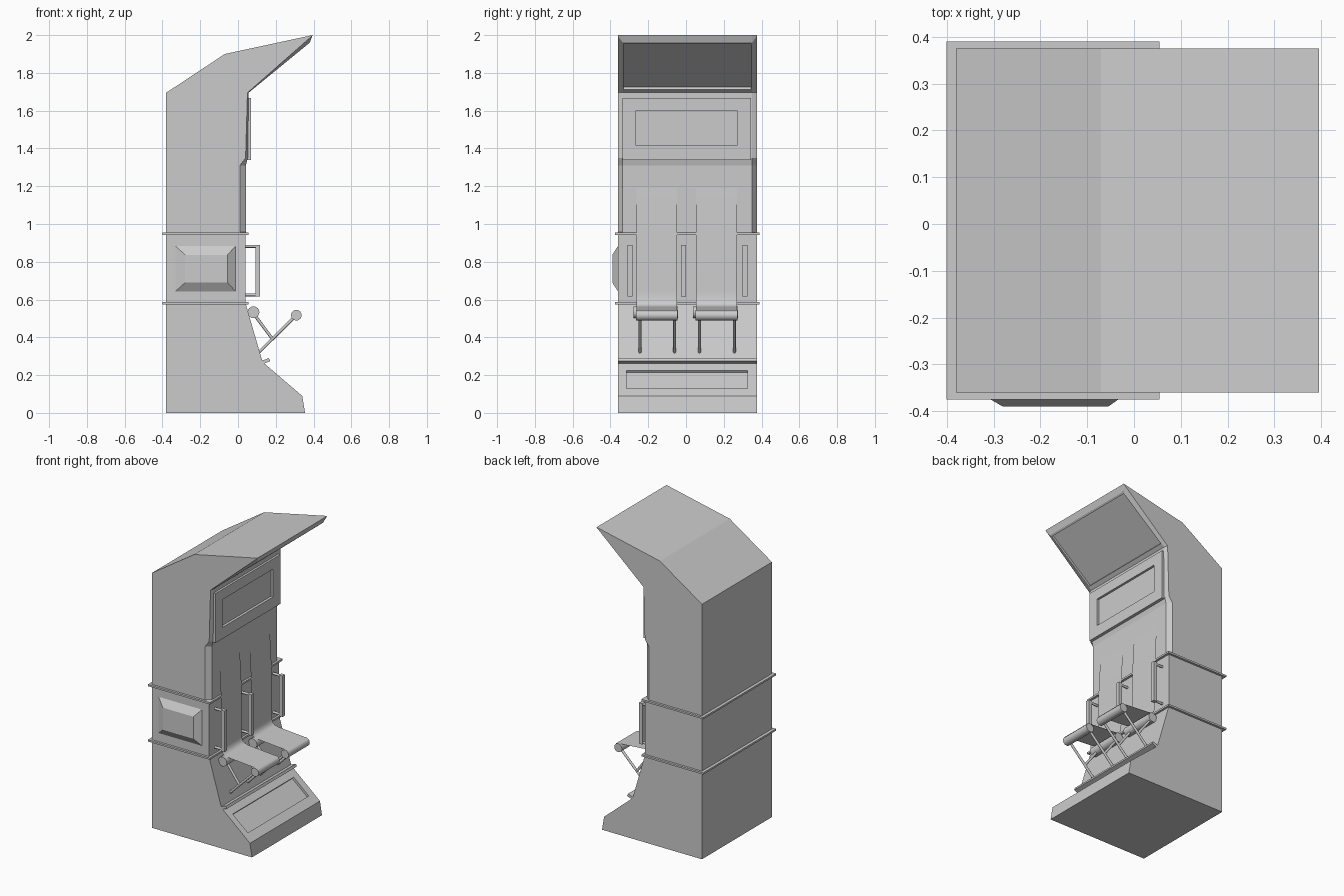
import bpy, math
from mathutils import Vector

if "Cube" in bpy.data.objects:
    bpy.data.objects.remove(bpy.data.objects["Cube"])


def mesh_obj(name, verts, faces):
    me = bpy.data.meshes.new(name)
    me.from_pydata(verts, [], faces)
    me.update()
    ob = bpy.data.objects.new(name, me)
    bpy.context.collection.objects.link(ob)
    return ob


def loft(name, sections):
    """Closed solid through (y, xz profile) sections; profiles run counter-clockwise seen from -y."""
    n = len(sections[0][1])
    verts = [(x, y, z) for y, prof in sections for x, z in prof]
    faces = [tuple(range(n))]
    for s in range(len(sections) - 1):
        a, b = s * n, (s + 1) * n
        for i in range(n):
            j = (i + 1) % n
            faces.append((a + j, a + i, b + i, b + j))
    last = (len(sections) - 1) * n
    faces.append(tuple(last + i for i in reversed(range(n))))
    return mesh_obj(name, verts, faces)


def box(name, x, y, z):
    rect = [(x[0], z[0]), (x[1], z[0]), (x[1], z[1]), (x[0], z[1])]
    return loft(name, [(y[0], rect), (y[1], rect)])


def slab(name, p, q, y, thick):
    """Box lying along the xz line p-q, centred on it."""
    p, q = Vector(p), Vector(q)
    d = (q - p).normalized()
    n = Vector((-d.y, d.x)) * thick / 2
    rect = [p - n, q - n, q + n, p + n]
    return loft(name, [(y[0], rect), (y[1], rect)])


def rod(name, a, b, r, sides=16):
    a, b = Vector(a), Vector(b)
    bpy.ops.mesh.primitive_cylinder_add(vertices=sides, radius=r, depth=(b - a).length,
                                        location=(a + b) / 2)
    ob = bpy.context.object
    ob.name = name
    ob.rotation_euler = (b - a).to_track_quat('Z', 'Y').to_euler()
    bpy.ops.object.shade_smooth_by_angle(angle=math.radians(40))
    return ob


def cut(ob, cutter):
    mod = ob.modifiers.new("recess", 'BOOLEAN')
    mod.operation, mod.object, mod.solver = 'DIFFERENCE', cutter, 'EXACT'
    cutter.hide_render = True
    bpy.context.view_layer.objects.active = ob
    bpy.ops.object.modifier_apply(modifier=mod.name)
    bpy.data.objects.remove(cutter)


# Cabinet body: outer side profile and inner profile give chamfered pillars and hood rim
base = [(-.38, 0), (.355, 0), (.34, .09), (.13, .27), (.04, .58), (.04, .95)]
back = [(.395, 2.0), (-.07, 1.90), (-.38, 1.695)]
outer = base + [(.01, .957), (.01, 1.31), (.04, 1.35), (.05, 1.695), (.391, 1.995)] + back
inner = base + [(.042, .957), (.042, 1.31), (.052, 1.35), (.056, 1.695), (.38, 1.96)] + back
body = loft("cabinet_body", [(-.36, outer), (-.335, inner), (.35, inner), (.375, outer)])

# Recesses in the hood underside and the sloping kick panel
cut(body, slab("hood_cutter", (.078, 1.713), (.37, 1.952), (-.33, .345), .03))
cut(body, slab("kick_cutter", (.182, .225), (.293, .13), (-.315, .325), .03))

# Screen frame with recessed screen
frame = box("screen_frame", (.03, .07), (-.335, .345), (1.34, 1.668))
cut(frame, box("screen_cutter", (.052, .1), (-.265, .27), (1.415, 1.60)))

# Trim bands around the middle section
for name, z in (("lower_trim", .58), ("upper_trim", .948)):
    box(name, (-.40, .055), (-.375, .39), (z - .006, z + .006))

# Raised bevelled panel on the front side
b = [(-.335, .64), (-.01, .64), (-.01, .887), (-.335, .887)]
t = [(-.28, .69), (-.055, .69), (-.055, .837), (-.28, .837)]
loft("side_panel", [(-.39, t), (-.358, b)])

# Ledge above the kick panel
slab("foot_ledge", (.115, .262), (.167, .282), (-.36, .375), .018)

# Grab handles
for i, y in enumerate((-.297, -.014, .313)):
    box(f"handle_bar_{i}", (.092, .117), (y - .013, y + .013), (.617, .89))
    for part, z in (("bottom", .625), ("top", .882)):
        rod(f"handle_{part}_arm_{i}", (.03, y, z), (.1, y, z), .008, 12)

# Seats: cloth sheet, two rollers and folding legs
cloth = [(.045, 1.19), (.058, .96), (.06, .65), (.062, .60), (.07, .577), (.085, .566),
         (.11, .561), (.29, .547), (.312, .545), (.33, .538)]
for i, y0 in enumerate((-.262, .054)):
    y1 = y0 + .215
    verts = [(x, y, z) for x, z in cloth for y in (y0, y1)]
    sheet = mesh_obj(f"seat_cloth_{i}", verts,
                     [(2 * k, 2 * k + 2, 2 * k + 3, 2 * k + 1) for k in range(len(cloth) - 1)])
    sheet.data.shade_smooth()
    rod(f"back_roller_{i}", (.082, y0 - .017, .533), (.082, y1 + .005, .533), .031, 24)
    rod(f"front_roller_{i}", (.309, y0 - .003, .517), (.309, y1 + .003, .517), .028, 24)
    for side, y in (("near", y0 + .018), ("far", y1 - .013)):
        rod(f"long_leg_{side}_{i}", (.30, y, .508), (.108, y, .318), .008, 12)
        rod(f"brace_{side}_{i}", (.085, y, .522), (.182, y, .392), .008, 12)
